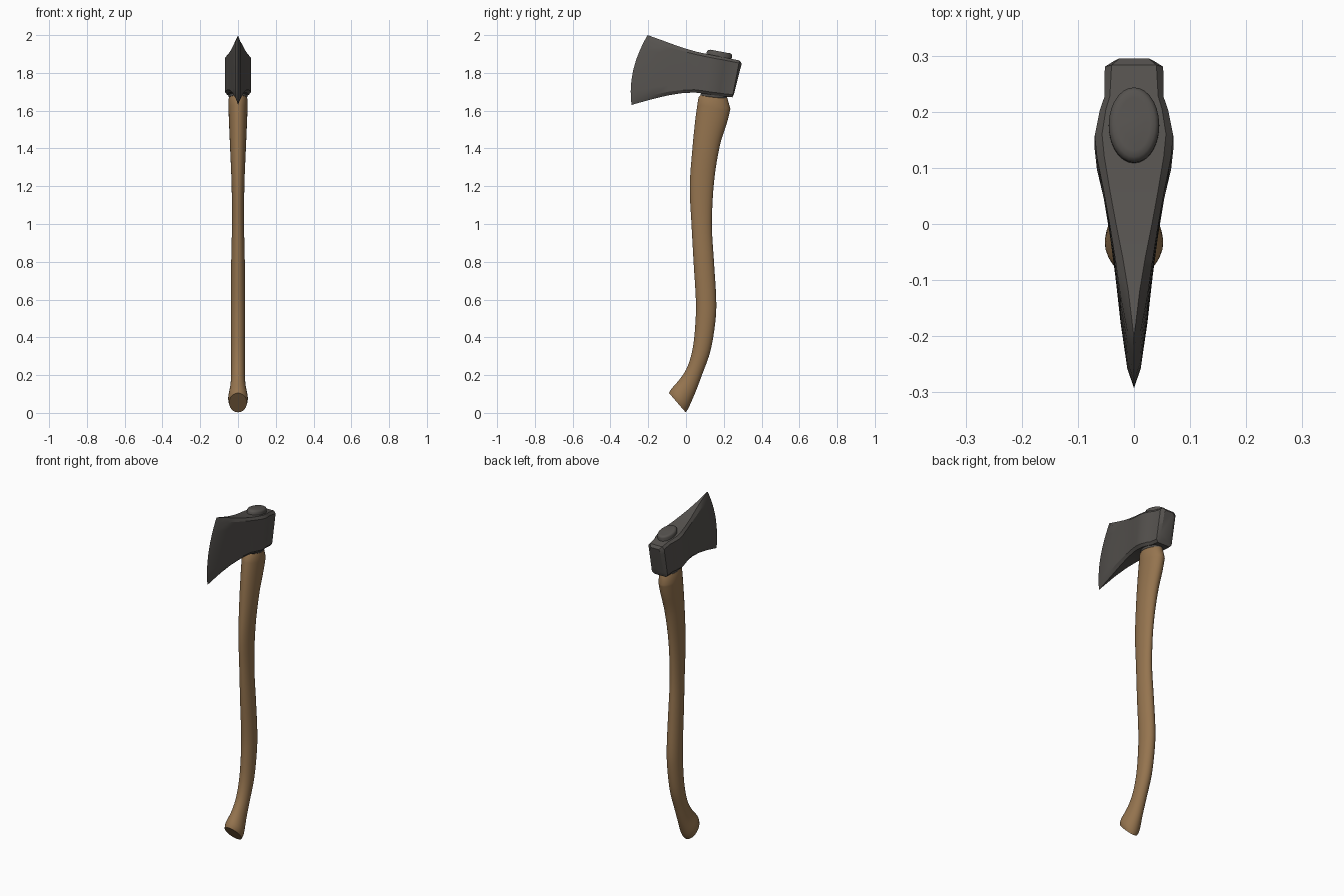
import bpy, bmesh, math
from mathutils import Vector

cube = bpy.data.objects.get("Cube")
if cube:
    bpy.data.objects.remove(cube, do_unlink=True)


def material(name, color):
    mat = bpy.data.materials.new(name)
    mat.use_nodes = True
    mat.diffuse_color = (*color, 1)
    mat.node_tree.nodes["Principled BSDF"].inputs["Base Color"].default_value = (*color, 1)
    return mat


def loft(name, rings, mat, angle):
    """Skin closed rings of equal length and cap both ends."""
    bm = bmesh.new()
    rows = [[bm.verts.new(p) for p in ring] for ring in rings]
    n = len(rows[0])
    for a, b in zip(rows, rows[1:]):
        for i in range(n):
            j = (i + 1) % n
            bm.faces.new((a[i], a[j], b[j], b[i]))
    bm.faces.new(rows[0])
    bm.faces.new(rows[-1])
    bmesh.ops.remove_doubles(bm, verts=bm.verts, dist=0.0002)
    bmesh.ops.recalc_face_normals(bm, faces=bm.faces)
    mesh = bpy.data.meshes.new(name)
    bm.to_mesh(mesh)
    bm.free()
    mesh.materials.append(mat)
    obj = bpy.data.objects.new(name, mesh)
    bpy.context.collection.objects.link(obj)
    bpy.ops.object.select_all(action='DESELECT')
    bpy.context.view_layer.objects.active = obj
    obj.select_set(True)
    bpy.ops.object.shade_smooth_by_angle(angle=math.radians(angle))
    return obj


def smooth_rows(rows, steps):
    """Catmull-Rom interpolation between rows of numbers."""
    rows = [Vector(r) for r in rows]
    out = []
    for i in range(len(rows) - 1):
        p0, p1, p2 = rows[max(i - 1, 0)], rows[i], rows[i + 1]
        p3 = rows[min(i + 2, len(rows) - 1)]
        for s in range(steps):
            t = s / steps
            out.append(p1 + 0.5 * t * ((p2 - p0) + t * ((2 * p0 - 5 * p1 + 4 * p2 - p3)
                       + t * (3 * p1 - p0 - 3 * p2 + p3))))
    return out + [rows[-1]]


def oval(front, back, half_width, count=28):
    """Oval ring spanning two (y, z) points."""
    f, b = Vector((0, *front)), Vector((0, *back))
    ring = []
    for i in range(count):
        a = math.tau * i / count
        p = (f + b) / 2 + (b - f) / 2 * math.cos(a)
        ring.append((half_width * math.sin(a), p.y, p.z))
    return ring


steel = material("dark steel", (0.092, 0.085, 0.078))
wood = material("brown wood", (0.30, 0.175, 0.078))

# Handle: front y, front z, back y, back z, half width
handle = [
    (-.09, .105, -.002, .003, .047), (-.075, .13, .015, .03, .052),
    (-.028, .185, .05, .11, .040), (.01, .25, .088, .21, .036),
    (.037, .35, .13, .33, .037), (.050, .48, .155, .48, .038),
    (.052, .60, .160, .60, .038), (.040, .80, .148, .80, .036),
    (.029, 1.0, .137, 1.0, .032), (.020, 1.2, .148, 1.22, .034),
    (.034, 1.4, .178, 1.41, .042), (.049, 1.55, .218, 1.54, .048),
    (.060, 1.63, .235, 1.61, .051),
]
rings = [oval(r[:2], r[2:4], r[4]) for r in smooth_rows(handle, 4)]
rings.append(oval((.066, 1.67), (.222, 1.655), .050))
rings.append(oval((.085, 1.69), (.215, 1.68), .042))
loft("handle", rings, wood, 40)

# Axe head: top y, top z, bottom y, bottom z, half width, rim half width, forward bulge
head = [
    (.295, 1.850, .253, 1.685, .033, .026, 0),
    (.283, 1.866, .245, 1.671, .052, .040, 0),
    (.228, 1.877, .195, 1.676, .053, .043, 0),
    (.205, 1.882, .175, 1.679, .061, .050, 0),
    (.160, 1.890, .130, 1.684, .070, .057, 0),
    (.120, 1.898, .095, 1.690, .066, .053, 0),
    (.060, 1.911, .045, 1.696, .054, .043, 0),
    (.000, 1.928, -.020, 1.693, .043, .032, .004),
    (-.060, 1.948, -.095, 1.681, .033, .020, .010),
    (-.120, 1.970, -.175, 1.662, .024, .010, .017),
    (-.178, 1.991, -.255, 1.640, .012, .003, .028),
    (-.203, 2.000, -.288, 1.630, 0, 0, .034),
]
levels = [0, .07, .2, .35, .5, .65, .8, .93, 1]


def head_ring(row):
    ty, tz, by, bz, w, rim, bulge = row
    side = []
    for t in levels:
        x = rim if t in (0, 1) else w
        y = ty + (by - ty) * t - bulge * 4 * t * (1 - t)
        side.append((x, y, tz + (bz - tz) * t))
    return side + [(-x, y, z) for x, y, z in reversed(side)]


loft("axe_head", [head_ring(r) for r in head], steel, 28)


# Oval plug on top of the eye and collar beneath it
def plug(name, front, back, half_width, height, mat):
    up = Vector((0, .1, .99)) * height
    rings = []
    for inset, lift in ((0, -.6), (0, .55), (.003, .8), (.009, .95), (.02, 1)):
        f = Vector((0, *front)) + up * lift
        b = Vector((0, *back)) + up * lift
        rings.append(oval((f.y + inset, f.z), (b.y - inset, b.z), half_width - inset * .8))
    loft(name, rings, mat, 40)


plug("eye_plug", (.108, 1.896), (.242, 1.878), .045, .027, steel)
plug("eye_collar", (.078, 1.687), (.218, 1.673), .050, -.012, steel)
